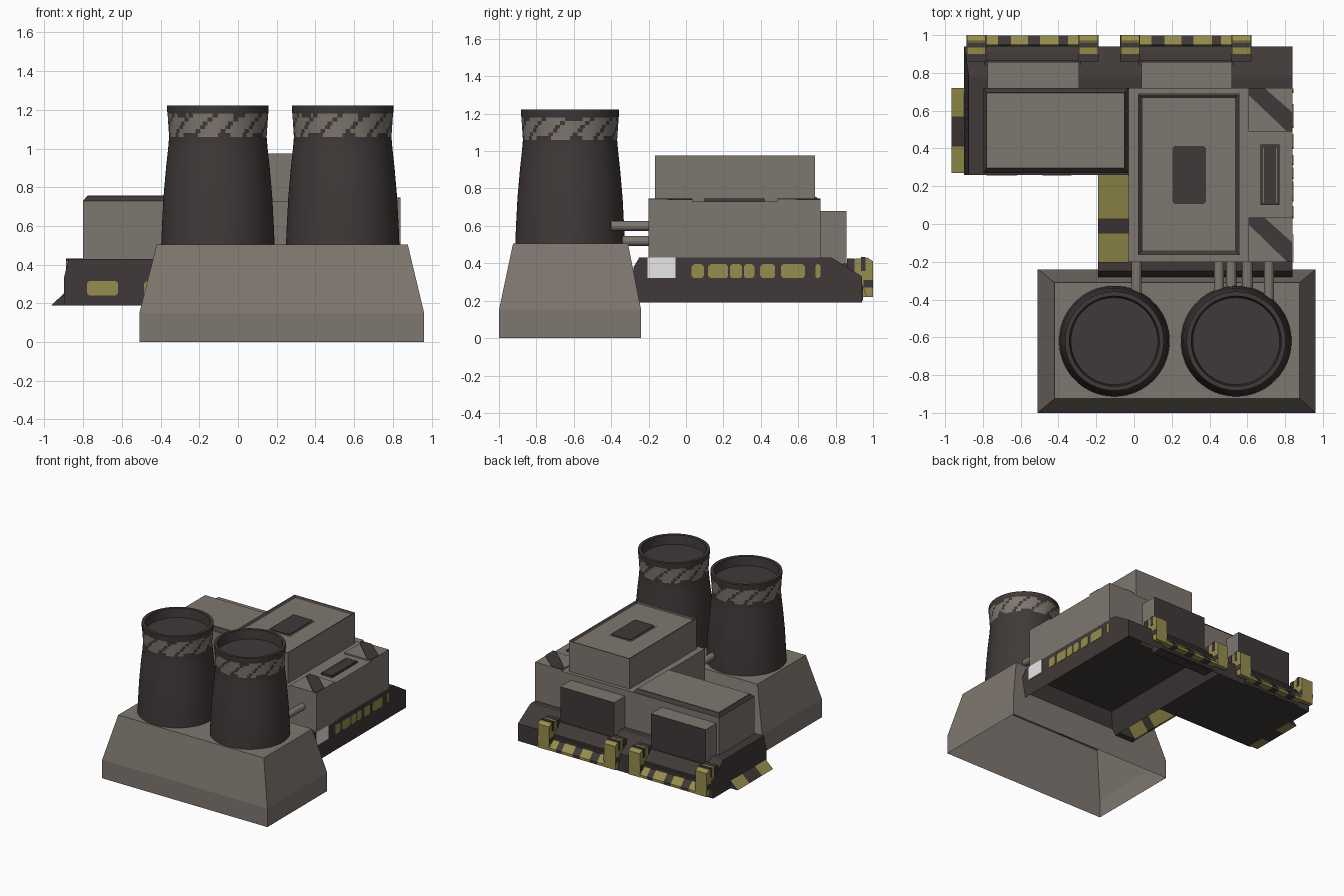
import bpy, bmesh, math

if "Cube" in bpy.data.objects:
    bpy.data.objects.remove(bpy.data.objects["Cube"])

def mat(name, r, g, b):
    m = bpy.data.materials.new(name)
    m.diffuse_color = (r, g, b, 1)
    m.use_nodes = True
    m.node_tree.nodes["Principled BSDF"].inputs["Base Color"].default_value = m.diffuse_color
    return m

GRAY = mat("warm_gray", .212, .185, .16)
DARK = mat("dark_brown", .051, .041, .04)
YEL = mat("hazard_yellow", .31, .27, .075)
WHITE = mat("pale_panel", .8, .8, .8)

def finish(bm, name, *mats):
    bmesh.ops.recalc_face_normals(bm, faces=bm.faces)
    me = bpy.data.meshes.new(name)
    bm.to_mesh(me)
    bm.free()
    for m in mats:
        me.materials.append(m)
    ob = bpy.data.objects.new(name, me)
    bpy.context.collection.objects.link(ob)
    return ob

def prism_bm(pts, axis, lo, hi):
    """Extrude a profile along an axis; the profile uses the other two axes in order."""
    bm = bmesh.new()
    def co(p, t):
        c = list(p)
        c.insert(axis, t)
        return c
    a = [bm.verts.new(co(p, lo)) for p in pts]
    b = [bm.verts.new(co(p, hi)) for p in pts]
    bm.faces.new(a)
    bm.faces.new(b[::-1])
    n = len(pts)
    for i in range(n):
        j = (i + 1) % n
        bm.faces.new((a[i], b[i], b[j], a[j]))
    bmesh.ops.recalc_face_normals(bm, faces=bm.faces)
    return bm

def prism(name, m, pts, axis, lo, hi):
    return finish(prism_bm(pts, axis, lo, hi), name, m)

def rect(x0, x1, y0, y1):
    return [(x0, y0), (x1, y0), (x1, y1), (x0, y1)]

def box(name, m, x0, x1, y0, y1, z0, z1):
    return prism(name, m, rect(x0, x1, y0, y1), 2, z0, z1)

def octagon(x0, x1, y0, y1, c=.012):
    c = min(c, (x1 - x0) / 3)
    return [(x0 + c, y0), (x1 - c, y0), (x1, y0 + c), (x1, y1 - c),
            (x1 - c, y1), (x0 + c, y1), (x0, y1 - c), (x0, y0 + c)]

def loft(name, m, rings, cap_bottom=True):
    """Stack of rectangles (x0, x1, y0, y1, z)."""
    bm = bmesh.new()
    rows = [[bm.verts.new((x, y, r[4])) for x, y in rect(*r[:4])] for r in rings]
    for a, b in zip(rows, rows[1:]):
        for i in range(4):
            j = (i + 1) % 4
            bm.faces.new((a[i], a[j], b[j], b[i]))
    bm.faces.new(rows[-1])
    if cap_bottom:
        bm.faces.new(rows[0][::-1])
    return finish(bm, name, m)

# Tower plinth, open underneath
loft("tower_plinth", GRAY, [(-.51, .962, -1, -.24, 0), (-.51, .962, -1, -.24, .15),
                            (-.42, .877, -.925, -.31, .505)], False)

# Cooling towers with a slashed pale band and a recessed dark mouth
def tower(name, cx, cy):
    prof = [(.293, .50), (.289, .6), (.281, .75), (.268, .9), (.257, 1.0), (.252, 1.06)]
    band0 = len(prof) - 1
    prof += [(.252 + .008 * i / 6, 1.06 + .02 * i) for i in range(1, 7)]
    band1 = len(prof) - 1
    prof += [(.262, 1.19), (.262, 1.222), (.238, 1.222), (.23, 1.15)]
    n = 120
    bm = bmesh.new()
    rows = [[bm.verts.new((cx + r * math.cos(2 * math.pi * i / n),
                           cy + r * math.sin(2 * math.pi * i / n), z))
             for i in range(n)] for r, z in prof]
    for k in range(len(rows) - 1):
        for i in range(n):
            j = (i + 1) % n
            f = bm.faces.new((rows[k][i], rows[k][j], rows[k + 1][j], rows[k + 1][i]))
            row = k - band0
            slash = (i - int(1.6 * row)) % 10 < 2 or (row == 0 and i % 15 < 5) or (row == 5 and i % 24 < 5)
            f.material_index = int(band0 <= k < band1 and not slash)
    bm.faces.new(rows[-1])
    ob = finish(bm, name, DARK, GRAY)
    bpy.context.view_layer.objects.active = ob
    ob.select_set(True)
    bpy.ops.object.shade_smooth_by_angle(angle=math.radians(35))
    ob.select_set(False)

tower("cooling_tower_left", -.104, -.62)
tower("cooling_tower_right", .541, -.62)

# Pipes from the building to the towers
for i, (x, z, y0) in enumerate([(.013, .60, -.40), (.45, .60, -.40), (.515, .52, -.37),
                                (.60, .52, -.37), (.715, .60, -.40)]):
    r = .027
    ring = [(x + r * math.cos(math.pi * k / 6), z + r * math.sin(math.pi * k / 6)) for k in range(12)]
    prism("pipe_%d" % i, GRAY, ring, 1, y0, -.18)

# Dark skirt under the main hall, hollow below
bm = prism_bm([(-.28, .19), (-.28, .38), (-.25, .43), (.78, .43), (.94, .33), (.94, .19)], 0, -.03, .84)
bottom = [f for f in bm.faces if f.normal.z < -.9]
bmesh.ops.inset_region(bm, faces=bottom, thickness=.1)
bmesh.ops.translate(bm, verts=bottom[0].verts, vec=(0, 0, .16))
finish(bm, "main_skirt", DARK)
prism("front_skirt_corner", DARK, [(-.28, .19), (-.28, .38), (-.25, .43), (-.2, .43), (-.2, .19)], 0, -.19, -.03)

# Dark skirt under the side wing, left end leaning in
bm = prism_bm([(.26, .19), (.26, .33), (.26, .43), (.78, .43), (.94, .33), (.94, .19)], 0, -.9, -.03)
for v in bm.verts:
    if v.co.x < -.8 and v.co.z > .4:
        v.co.x = -.875
finish(bm, "wing_skirt", DARK)

# Sloped hazard flares on the left sides, dark on their ends
def flare(name, prof, cuts):
    for i, (a, b) in enumerate(zip(cuts, cuts[1:])):
        bm = prism_bm(prof, 1, a, b)
        for f in bm.faces:
            f.material_index = int(i % 2 == 1 or abs(f.normal.y) > .9)
        finish(bm, "%s_%d" % (name, i), YEL, DARK)

flare("wing_flare", [(-.965, .19), (-.895, .255), (-.89, .2), (-.89, .19)], [.27, .41, .57, .72])
flare("inner_flare", [(-.19, .19), (-.03, .40), (-.03, .37), (-.175, .19)], [-.2, -.05, .03, .26])

# Main hall and its raised block with a framed roof
box("main_hall", GRAY, -.03, .84, -.2, .72, .42, .73)
bm = prism_bm(rect(.02, .56, -.165, .69), 2, .72, .975)
top = [f for f in bm.faces if f.normal.z > .9]
bmesh.ops.inset_region(bm, faces=top, thickness=.006)
frame = bmesh.ops.inset_region(bm, faces=top, thickness=.028, depth=-.012)["faces"]
for f in frame:
    f.material_index = 1
finish(bm, "upper_block", GRAY, DARK)
box("roof_hatch", GRAY, .195, .39, .10, .42, .955, .966)
prism("roof_hatch_panel", DARK, octagon(.205, .38, .107, .413, .01), 2, .96, .972)

# Roof plates with diagonal stripes, and the vent
for n, y0, y1 in (("rear", .49, .72), ("front", -.2, .035)):
    box("roof_plate_" + n, GRAY, .605, .84, y0, y1, .725, .741)
    prism("roof_stripe_" + n, DARK, [(.61, y1), (.69, y1), (.84, y0 + .1), (.84, y0), (.81, y0), (.61, y1 - .04)],
          2, .74, .746)
box("roof_vent", DARK, .67, .77, .10, .42, .725, .745)
for k in range(2):
    box("vent_slat_%d" % k, GRAY, .683 + .069 * k, .688 + .069 * k, .115, .405, .74, .747)

# Side wing with dark bevelled roof edge
box("side_wing", GRAY, -.8, -.03, .27, .72, .42, .73)
loft("wing_roof_edge", DARK, [(-.8, -.03, .27, .72, .73), (-.78, -.05, .295, .695, .755)])
box("wing_roof", GRAY, -.777, -.053, .298, .692, .74, .757)

# Loading docks at the back: bay box, sill, hazard posts and sloped striped ramp
for n, x0, x1 in (("wing", -.895, -.18), ("main", -.08, .63)):
    bm = prism_bm(rect(x0 + .12, x1 - .11, .70, .857), 2, .34, .68)
    for f in bm.faces:
        f.material_index = int(f.normal.y > .9)
    finish(bm, "bay_" + n, GRAY, DARK)
    prism("sill_" + n, DARK, [(.84, .2), (.84, .40), (.865, .40), (.945, .31), (.945, .2)], 0, x0 + .1, x1 - .1)
    for s, a in (("a", x0 + .01), ("b", x1 - .11)):
        b = a + .1
        prism("post_%s_%s" % (n, s), YEL,
              [(.86, .36), (.86, .42), (.97, .43), (1.0, .41), (1.0, .22), (.965, .22), (.93, .32)], 0, a, b)
        box("post_stripe_" + n + s, DARK, a - .003, b + .003, .95, .9999, .27, .31)
        box("post_top_stripe_" + n + s, DARK, a - .003, b + .003, .935, .96, .36, .433)
        box("post_foot_" + n + s, DARK, a - .003, b + .003, .86, .90, .34, .425)
    cuts = [0, .13, .27, .45, .58, .78, .88, 1]
    w = x1 - x0 - .22
    for k, (c, d) in enumerate(zip(cuts, cuts[1:])):
        prism("ramp_%s_%d" % (n, k), DARK if k % 2 else YEL,
              [(.935, .22), (.935, .29), (.95, .29), (.998, .24), (.998, .22)], 0,
              x0 + .11 + c * w, x0 + .11 + d * w)

# Lit window plates along the skirt, and the pale panel
for i, (a, b) in enumerate([(.03, .096), (.118, .225), (.235, .30), (.31, .365), (.396, .476),
                            (.508, .636), (.693, .718)]):
    prism("right_window_%d" % i, YEL, octagon(a, b, .32, .395), 0, .835, .844)
for i, (a, b) in enumerate([(-.78, -.62), (-.485, -.33)]):
    prism("front_window_%d" % i, YEL, octagon(a, b, .24, .315), 1, .256, .265)
box("pale_panel", WHITE, .835, .845, -.205, -.055, .32, .43)
